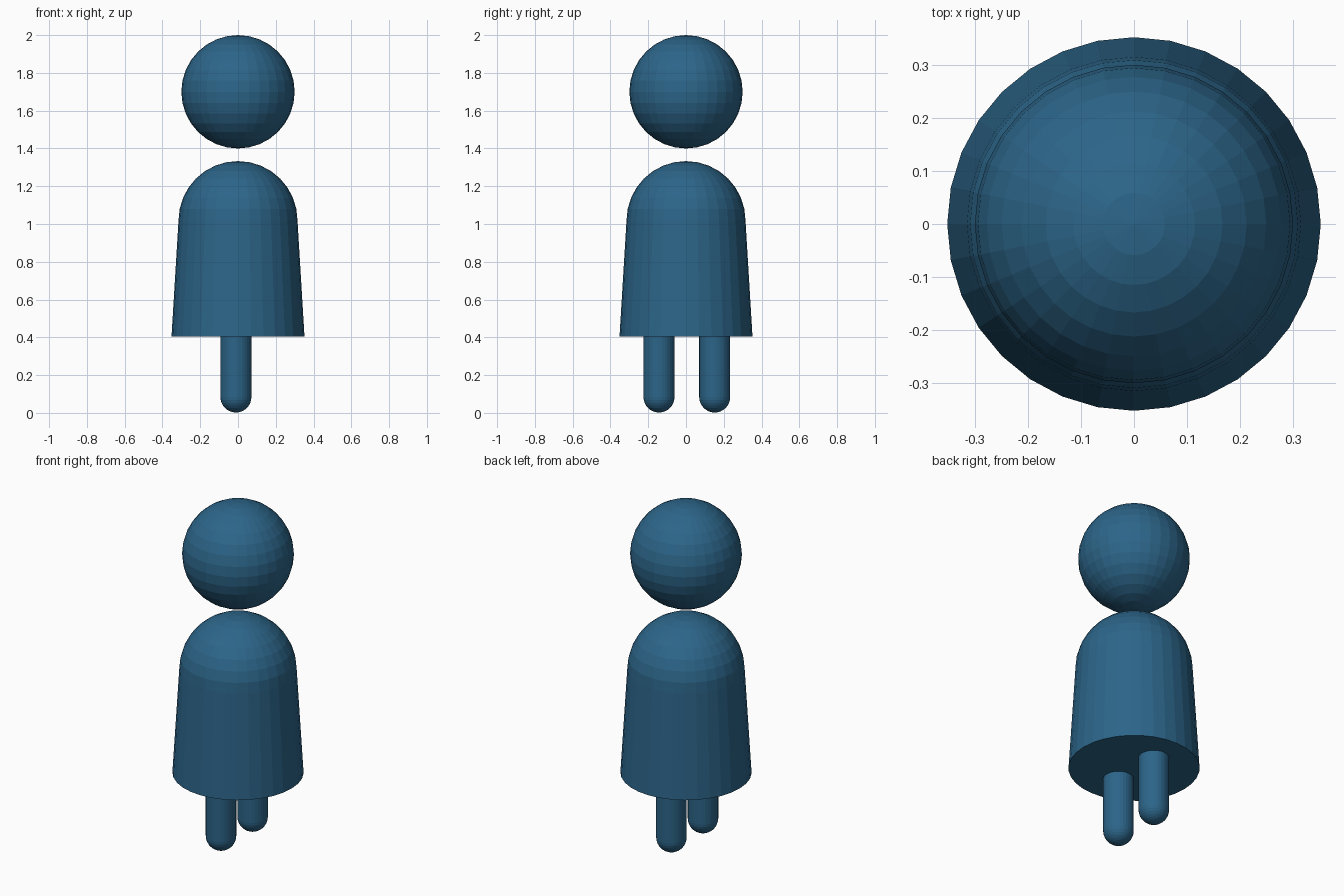
import bpy, bmesh
from math import sin, cos, pi, tau

if "Cube" in bpy.data.objects:
    bpy.data.objects.remove(bpy.data.objects["Cube"])

SIDES = 32
blue = bpy.data.materials.new("blue")
blue.diffuse_color = (0.025, 0.13, 0.25, 1)
blue.use_nodes = True
blue.node_tree.nodes["Principled BSDF"].inputs["Base Color"].default_value = blue.diffuse_color


def arc(radius, z, start, end, steps):
    """Profile points (r, z) on a circle; angle 0 is the top pole."""
    angles = [start + (end - start) * i / steps for i in range(steps + 1)]
    return [(radius * sin(a), z + radius * cos(a)) for a in angles]


def lathe(name, profile, location=(0, 0, 0)):
    """Revolve a top-to-bottom profile into a closed, flat-shaded solid."""
    bm = bmesh.new()
    rings = []
    for r, z in profile:
        if r < 1e-5:
            rings.append([bm.verts.new((0, 0, z))] * SIDES)
        else:
            rings.append([bm.verts.new((r * cos(tau * i / SIDES), r * sin(tau * i / SIDES), z))
                          for i in range(SIDES)])
    for upper, lower in zip(rings, rings[1:]):
        for i in range(SIDES):
            j = (i + 1) % SIDES
            corners = dict.fromkeys((upper[i], lower[i], lower[j], upper[j]))
            bm.faces.new(list(corners))
    # Cap open ends
    for ring in (rings[0], rings[-1]):
        if ring[0] is not ring[1]:
            bm.faces.new(ring)
    bmesh.ops.recalc_face_normals(bm, faces=bm.faces)
    mesh = bpy.data.meshes.new(name)
    bm.to_mesh(mesh)
    bm.free()
    mesh.materials.append(blue)
    obj = bpy.data.objects.new(name, mesh)
    obj.location = location
    bpy.context.collection.objects.link(obj)
    return obj


# Floating round head
lathe("head", arc(0.3, 1.7, 0, pi, 16))

# Domed body flaring to a flat base
lathe("body", arc(0.315, 1.018, 0, pi / 2, 8) + [(0.352, 0.405)])

# Peg legs with rounded feet
leg_profile = [(0.082, 0.405)] + arc(0.082, 0.084, pi / 2, pi, 8)
for side, y in (("front", -0.143), ("back", 0.152)):
    lathe(side + "_leg", leg_profile, (-0.011, y, 0))
